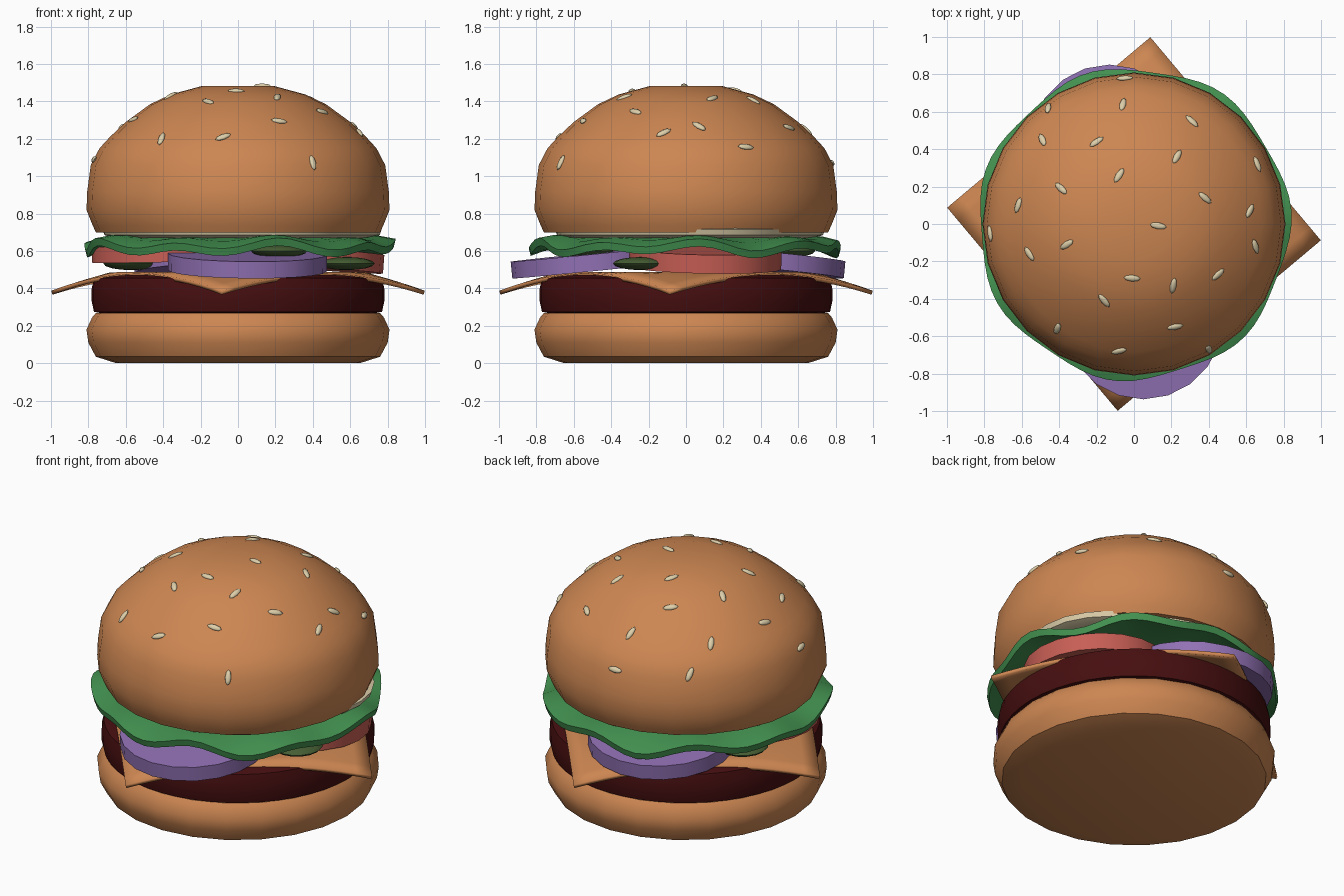
import bpy, bmesh, math
from mathutils import Vector, Quaternion, Matrix

if "Cube" in bpy.data.objects:
    bpy.data.objects.remove(bpy.data.objects["Cube"])


def mat(name, r, g, b):
    m = bpy.data.materials.new(name)
    m.diffuse_color = (r, g, b, 1)
    m.use_nodes = True
    m.node_tree.nodes["Principled BSDF"].inputs["Base Color"].default_value = m.diffuse_color
    return m


BREAD = mat("toasted bread", .61, .24, .084)
MEAT = mat("dark meat", .061, .0045, .005)
LEAF = mat("leaf green", .056, .283, .08)
PURPLE = mat("onion purple", .283, .165, .456)
RED = mat("tomato red", .578, .114, .091)
PICKLE = mat("pickle green", .06, .11, .033)
CREAM = mat("cream", .72, .62, .40)


def finish(name, bm, material, angle=35):
    bmesh.ops.recalc_face_normals(bm, faces=bm.faces)
    me = bpy.data.meshes.new(name)
    bm.to_mesh(me)
    bm.free()
    ob = bpy.data.objects.new(name, me)
    bpy.context.collection.objects.link(ob)
    me.materials.append(material)
    bpy.ops.object.select_all(action='DESELECT')
    ob.select_set(True)
    bpy.context.view_layer.objects.active = ob
    bpy.ops.object.shade_smooth_by_angle(angle=math.radians(angle))
    return ob


def lathe(name, profile, segs, material, wave=None):
    """Turn an (r, z) profile, capped at both ends; wave bends each point."""
    bm = bmesh.new()
    rings = []
    for r, z in profile:
        ring = []
        for i in range(segs):
            a = 2 * math.pi * i / segs
            rr, zz = wave(r, z, a) if wave else (r, z)
            ring.append(bm.verts.new((rr * math.cos(a), rr * math.sin(a), zz)))
        rings.append(ring)
    for lo, hi in zip(rings, rings[1:]):
        for i in range(segs):
            j = (i + 1) % segs
            bm.faces.new((lo[i], lo[j], hi[j], hi[i]))
    bm.faces.new(rings[0])
    bm.faces.new(rings[-1])
    return finish(name, bm, material)


def slice_disc(name, x, y, z, r, h, tilt, material):
    """Round slice that leans down in the outward direction."""
    bm = bmesh.new()
    bmesh.ops.create_cone(bm, cap_ends=True, segments=20, radius1=r, radius2=r, depth=h)
    ob = finish(name, bm, material)
    ob.rotation_mode = 'QUATERNION'
    ob.rotation_quaternion = Quaternion(Vector((-y, x, 0)).normalized(), math.radians(tilt))
    ob.location = (x, y, z)


# Buns and patty
lathe("bottom_bun", [(.65, 0), (.76, .035), (.80, .11), (.81, .18), (.78, .245), (.76, .268)], 24, BREAD)
lathe("patty", [(.70, .262), (.77, .275), (.782, .33), (.782, .40), (.77, .455), (.70, .475)], 48, MEAT)
DOME = [(.76, .70), (.776, .735), (.81, .82), (.806, .92), (.787, 1.06), (.74, 1.15),
        (.685, 1.21), (.60, 1.29), (.47, 1.385), (.36, 1.437), (.19, 1.483)]
lathe("top_bun", DOME, 24, BREAD)

# Cheese: square sheet whose corners droop over the patty
bm = bmesh.new()
bmesh.ops.create_grid(bm, x_segments=16, y_segments=16, size=.709)
for v in bm.verts:
    d = max(0, v.co.xy.length - .68)
    v.co.z = .487 - .27 * d - .12 * d * d
bmesh.ops.rotate(bm, verts=bm.verts, matrix=Matrix.Rotation(math.radians(40), 3, 'Z'))
cheese = finish("cheese", bm, BREAD)
solid = cheese.modifiers.new("thickness", 'SOLIDIFY')
solid.thickness = .022

# Onion and tomato slices
slice_disc("onion_front", .05, -.51, .54, .425, .09, 5.7, PURPLE)
slice_disc("onion_back", -.13, .425, .54, .425, .09, 5.7, PURPLE)
slice_disc("tomato_right", .37, .10, .56, .41, .10, 4.5, RED)
slice_disc("tomato_left", -.37, -.10, .585, .41, .085, 1, RED)

# Pickle slices
for i, (x, y, z) in enumerate([(.58, -.24, .533), (.22, -.54, .60), (-.22, .54, .60), (-.57, .25, .533)]):
    bm = bmesh.new()
    bmesh.ops.create_uvsphere(bm, u_segments=16, v_segments=8, radius=1)
    bmesh.ops.scale(bm, verts=bm.verts, vec=(.15, .15, .035))
    bmesh.ops.translate(bm, verts=bm.verts, vec=(x, y, z))
    finish("pickle_%d" % (i + 1), bm, PICKLE)


# Lettuce: ruffled leaf, wavier towards the rim
def ruffle(r, z, a):
    k = max(0, (r - .45) / .38) ** 2
    w = .022 * math.sin(9 * a + .6) + .014 * math.sin(5 * a + 2)
    return r + k * .015 * math.sin(7 * a + 1), z + k * w


lathe("lettuce", [(.1, .64), (.5, .64), (.72, .625), (.82, .595), (.83, .635), (.74, .665),
                  (.5, .68), (.1, .68)], 72, LEAF, ruffle)

# Sauce under the top bun, oozing out at one side
lathe("sauce", [(.66, .67), (.71, .685), (.72, .715), (.66, .73)], 36, CREAM,
      lambda r, z, a: (r + .02 * math.sin(5 * a) + .055 * max(0, math.cos(a - .5)) ** 4, z))

# Sesame seeds: (x, y, yaw), laid on the dome
SEEDS = [(-.46, .62, -65), (-.49, .45, -55), (-.06, .64, 85), (-.20, .44, 40), (.31, .55, -55),
         (.23, .36, 60), (-.08, .26, 60), (.66, .32, -75), (-.39, .19, -40), (.38, .14, -35),
         (-.62, .10, 65), (.62, .07, 45), (-.77, -.05, -70), (.13, -.01, -10), (-.36, -.11, 30),
         (-.56, -.16, -50), (.65, -.12, -55), (-.01, -.29, -5), (.45, -.27, 35), (.21, -.33, 85),
         (-.16, -.41, -55), (.22, -.55, 5), (-.41, -.56, 60), (-.08, -.68, 30), (.40, -.67, -60),
         (-.05, .78, 0)]
SLOPE = DOME[3:] + [(0, 1.484)]
bm = bmesh.new()
for x, y, yaw in SEEDS:
    r = math.hypot(x, y)
    for (r0, z0), (r1, z1) in zip(SLOPE, SLOPE[1:]):
        if r1 <= r <= r0:
            z = z0 + (z1 - z0) * (r0 - r) / (r0 - r1)
            n = Vector(((z1 - z0) * x / r, (z1 - z0) * y / r, r0 - r1)).normalized()
            break
    yaw = math.radians(yaw)
    t = Vector((math.cos(yaw), math.sin(yaw), 0))
    t = (t - n * t.dot(n)).normalized()
    frame = Matrix((t, n.cross(t), n)).transposed().to_4x4()
    m = Matrix.Translation((x, y, z)) @ frame @ Matrix.Diagonal((.045, .018, .012, 1))
    bmesh.ops.create_uvsphere(bm, u_segments=8, v_segments=6, radius=1, matrix=m)
finish("sesame_seeds", bm, CREAM, 60)
